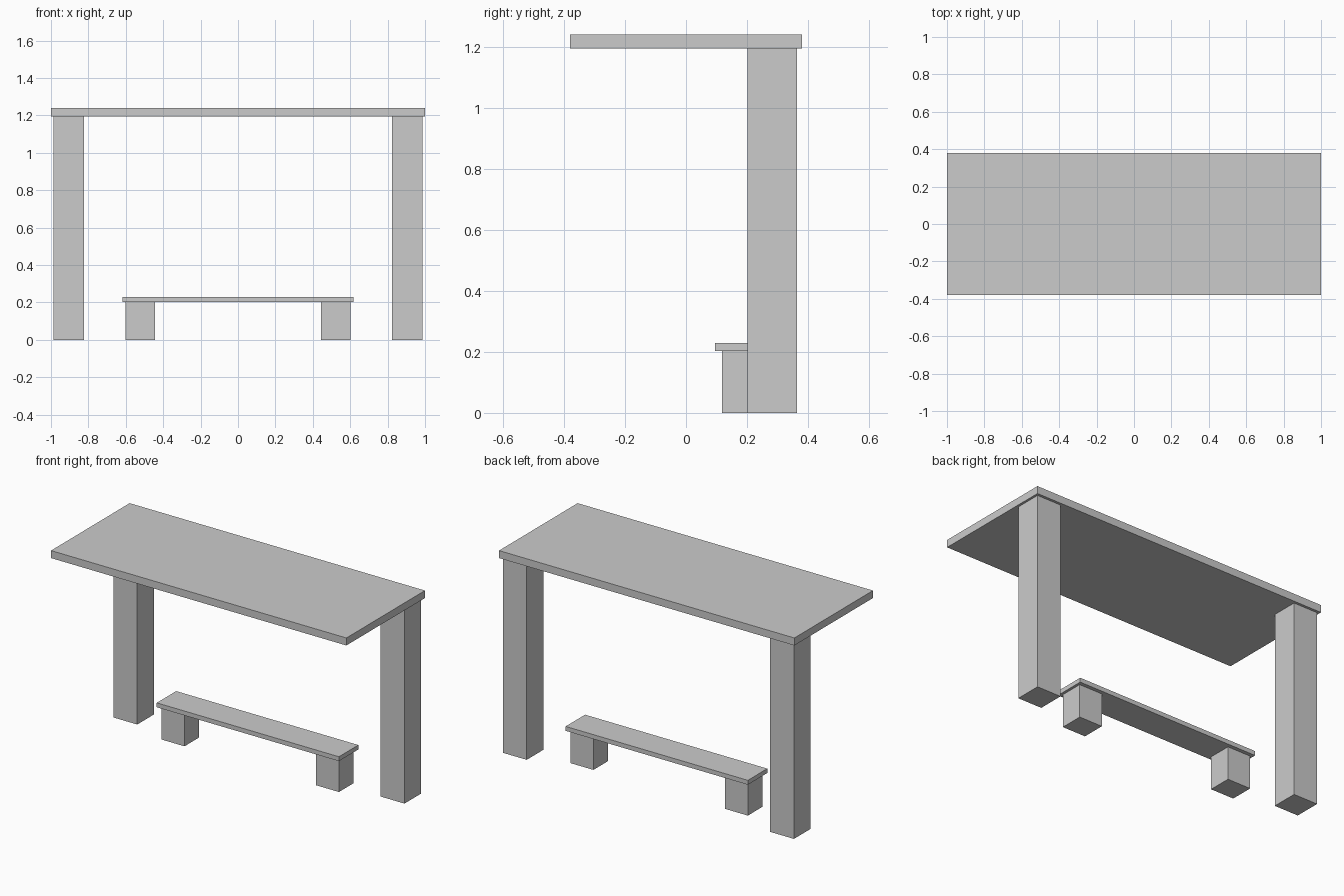
import bpy

if "Cube" in bpy.data.objects:
    bpy.data.objects.remove(bpy.data.objects["Cube"], do_unlink=True)

# Single plain grey finish
grey = bpy.data.materials.new("plain_grey")
grey.use_nodes = True
colour = (0.6, 0.6, 0.6, 1)
grey.diffuse_color = colour
grey.node_tree.nodes["Principled BSDF"].inputs["Base Color"].default_value = colour


def box(name, x, y, z):
    """Box spanning the given (min, max) range on each axis."""
    spans = (x, y, z)
    bpy.ops.mesh.primitive_cube_add(size=1, location=[(a + b) / 2 for a, b in spans])
    part = bpy.context.object
    part.name = name
    part.scale = [b - a for a, b in spans]
    bpy.ops.object.transform_apply(location=False, rotation=False, scale=True)
    part.data.materials.append(grey)
    return part


def box_pair(name, inner, outer, y, z):
    """Matching boxes on the left (+x) and right (-x)."""
    box("left_" + name, (inner, outer), y, z)
    box("right_" + name, (-outer, -inner), y, z)


# Shelter: flat roof on two rear posts
box("roof", (-1, 1), (-0.38, 0.38), (1.194, 1.24))
box_pair("post", 0.824, 0.986, (0.202, 0.364), (0, 1.194))

# Bench: thin seat on two block legs
box("bench_seat", (-0.617, 0.617), (0.095, 0.283), (0.202, 0.229))
box_pair("bench_leg", 0.445, 0.601, (0.118, 0.26), (0, 0.202))
